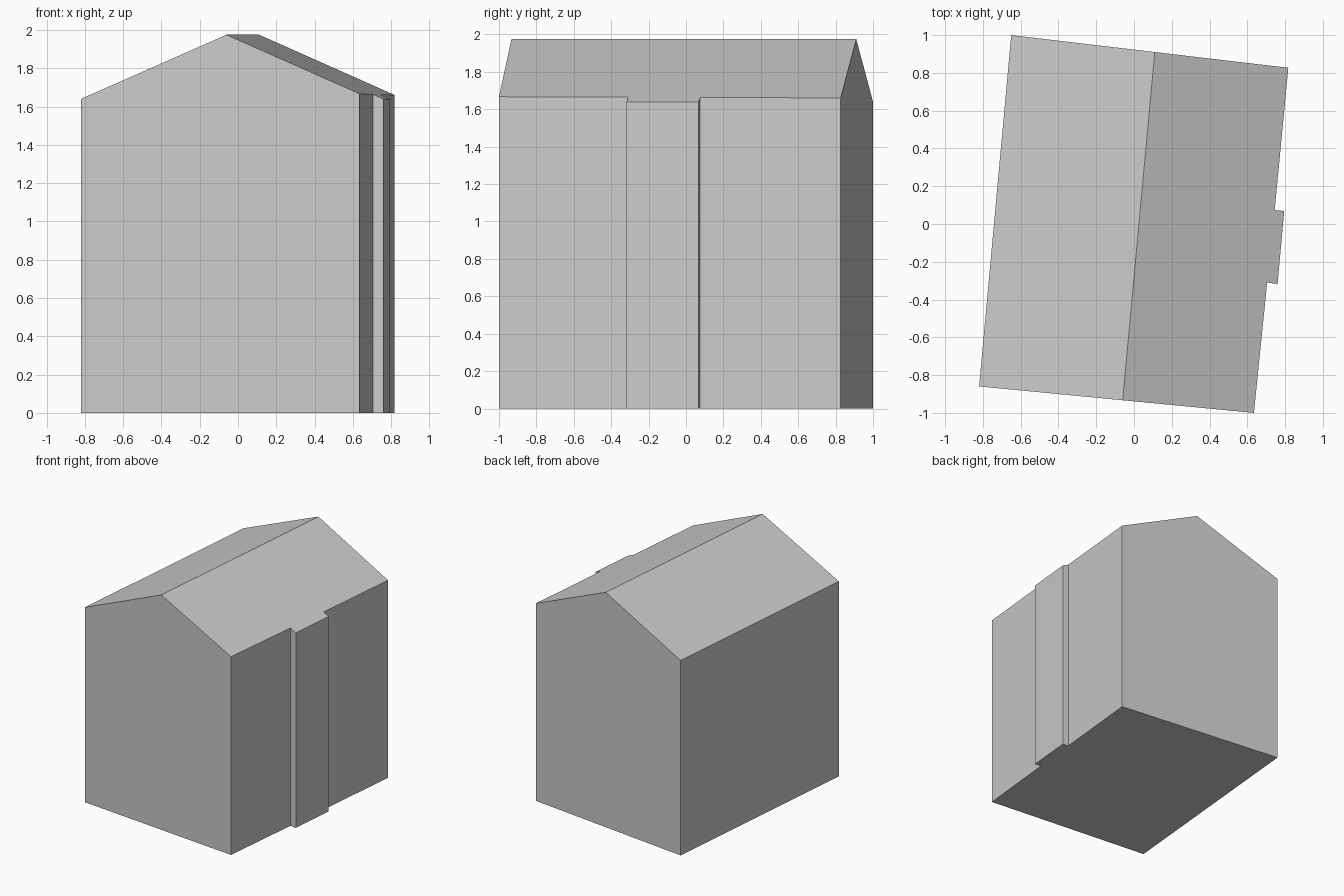
import bpy
import bmesh
from mathutils import Vector

cube = bpy.data.objects.get("Cube")
if cube:
    bpy.data.objects.remove(cube, do_unlink=True)

# Single plain grey
grey = bpy.data.materials.new("plain_grey")
grey.use_nodes = True
colour = (0.6, 0.6, 0.6, 1.0)
grey.diffuse_color = colour
grey.node_tree.nodes["Principled BSDF"].inputs["Base Color"].default_value = colour

# Footprint, counter-clockwise, with the shallow bay on the left wall
FOOTPRINT = [
    (-0.82, -0.86), (0.635, -1.0),
    (0.705, -0.31), (0.76, -0.318), (0.795, 0.068), (0.745, 0.075),
    (0.817, 0.827), (-0.65, 1.0),
]

# Ridge ends and one eave point on each side define the roof slopes
RIDGE_FRONT = Vector((-0.06, -0.933, 1.975))
RIDGE_BACK = Vector((0.11, 0.91, 1.975))
EAVES = [Vector((-0.82, -0.86, 1.64)), Vector((0.635, -1.0, 1.667))]


def cut_slope(bm, eave):
    """Slice off everything above one roof slope and close it."""
    normal = (RIDGE_BACK - RIDGE_FRONT).cross(eave - RIDGE_FRONT).normalized()
    if normal.z < 0:
        normal.negate()
    cut = bmesh.ops.bisect_plane(
        bm, geom=bm.verts[:] + bm.edges[:] + bm.faces[:],
        plane_co=RIDGE_FRONT, plane_no=normal, clear_outer=True)
    bmesh.ops.holes_fill(bm, edges=[e for e in bm.edges if e.is_boundary], sides=0)


# Walls: extrude the footprint past the ridge, then cut the gable roof
bm = bmesh.new()
base = bm.faces.new([bm.verts.new((x, y, 0)) for x, y in FOOTPRINT])
top = bmesh.ops.extrude_face_region(bm, geom=[base], use_keep_orig=True)
bmesh.ops.translate(bm, vec=(0, 0, 3),
                    verts=[v for v in top["geom"] if isinstance(v, bmesh.types.BMVert)])
for eave in EAVES:
    cut_slope(bm, eave)
bmesh.ops.recalc_face_normals(bm, faces=bm.faces[:])

mesh = bpy.data.meshes.new("gabled_house")
bm.to_mesh(mesh)
bm.free()
mesh.materials.append(grey)
house = bpy.data.objects.new("gabled_house", mesh)
bpy.context.collection.objects.link(house)
